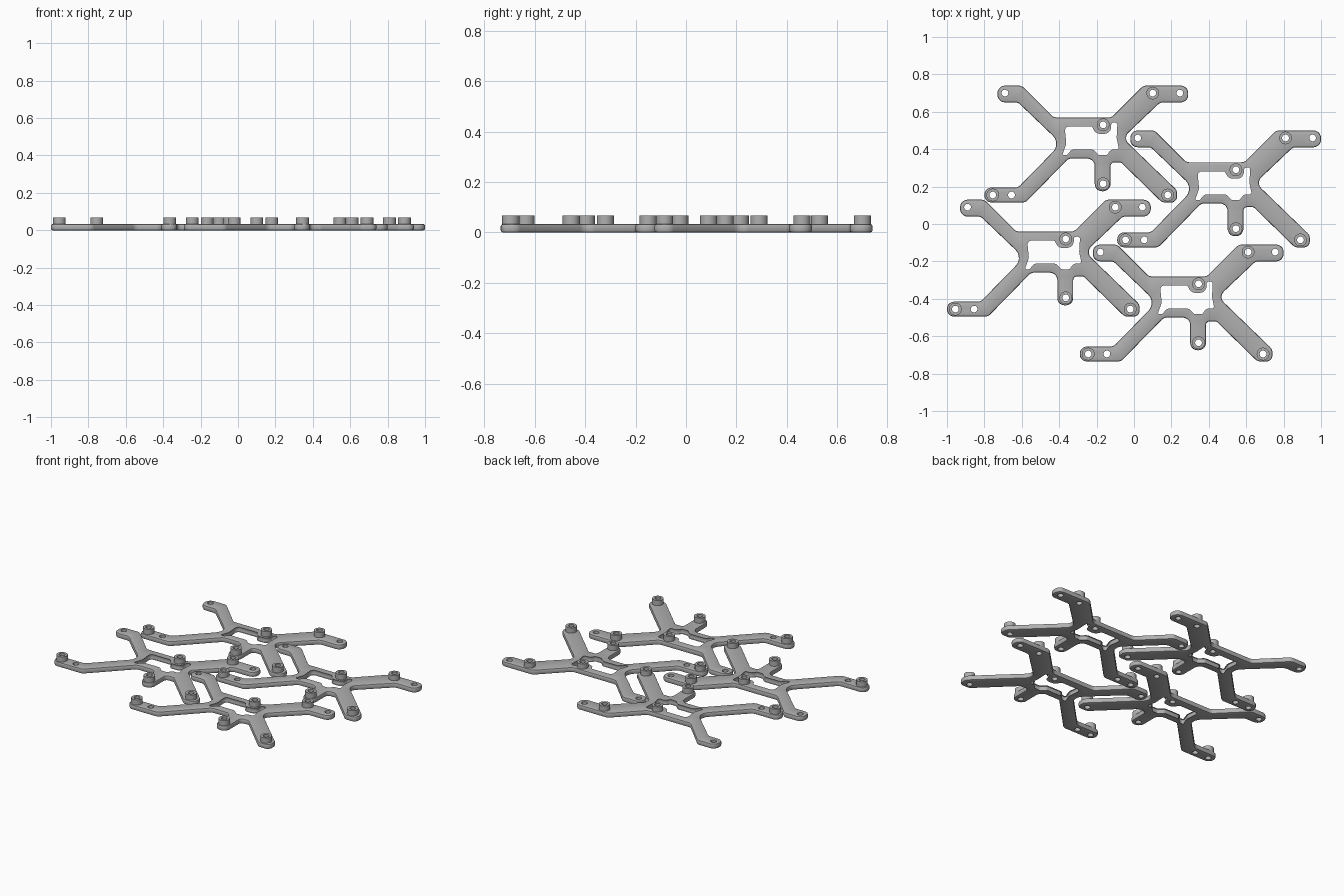
import bpy, bmesh, math
from mathutils import Vector

THICK, ROUND = 0.033, 0.008       # plate thickness and edge rounding
POST_TOP, POST_R, HOLE_R = 0.067, 0.034, 0.018

cube = bpy.data.objects.get("Cube")
if cube:
    bpy.data.objects.remove(cube)

grey = bpy.data.materials.new("plain_grey")
grey.use_nodes = True
grey.diffuse_color = (0.43, 0.43, 0.43, 1)
grey.node_tree.nodes["Principled BSDF"].inputs["Base Color"].default_value = grey.diffuse_color

# Corners as (x, y, fillet radius), all in hundredths
OUTLINE = [(-73, 74, 4), (-60, 74, 4), (-43, 57, 4), (-12, 57, 4), (5, 74, 4),
           (29, 74, 4), (29, 65, 4), (14, 65, 4), (-6, 46, 4), (23, 18, 4),
           (23, 11.5, 4), (15, 11.5, 4), (-7, 33, 2), (-12.5, 33, 2),
           (-12.5, 17.5, 4), (-21, 17.5, 4), (-21, 35, 4), (-35, 35, 4),
           (-58, 11.5, 4), (-80, 11.5, 4), (-80, 19.5, 4), (-62, 19.5, 4),
           (-39, 43, 6), (-62, 65, 4), (-73, 65, 4)]
WINDOW = [(-38, 53, 3), (-22, 53, 2), (-20, 49, 3), (-13, 49, 3), (-13, 55, 2),
          (-8, 55, 2), (-8.5, 46, 4), (-7, 39, 2), (-12, 39, 2), (-14, 36, 2),
          (-19, 36, 2), (-22, 39, 2), (-33, 39, 2), (-35.5, 36, 2),
          (-39.5, 36, 2), (-37, 43, 4)]
POSTS = [(-75.5, 15.5), (10, 70), (-16.5, 53), (-16.5, 21.5), (18, 15.5)]
PLAIN_HOLES = [(-69, 70), (-65.5, 15.5), (24.5, 70)]
COPIES = {"back_left": (0, 0), "back_right": (71, -24),
          "front_left": (-20, -61), "front_right": (51, -85)}


def fillet(corners, steps=5):
    """Replace each corner by an exact circular arc."""
    pts = []
    n = len(corners)
    for i, (x, y, r) in enumerate(corners):
        p = Vector((x, y)) / 100
        a = Vector(corners[i - 1][:2]) / 100 - p
        b = Vector(corners[(i + 1) % n][:2]) / 100 - p
        half = a.angle(b) / 2
        d = min(r / 100 / math.tan(half), 0.48 * a.length, 0.48 * b.length)
        start, end, w = p + a.normalized() * d, p + b.normalized() * d, math.sin(half)
        for k in range(steps + 1):
            t = k / steps
            u, v, s = (1 - t) ** 2, 2 * t * (1 - t) * w, t * t
            pts.append((start * u + p * v + end * s) / (u + v + s))
    return pts


def circle(x, y, r, n=24):
    return [Vector((x / 100 + r * math.cos(math.tau * k / n),
                    y / 100 + r * math.sin(math.tau * k / n))) for k in range(n)]


def inset(pts, dist):
    """Move a closed loop towards its own inside (negative: outwards)."""
    n = len(pts)
    area = sum(pts[i - 1].cross(pts[i]) for i in range(n))
    side = math.copysign(dist, area)
    out = []
    for i, p in enumerate(pts):
        t = ((p - pts[i - 1]).normalized() + (pts[(i + 1) % n] - p).normalized()).normalized()
        out.append(p + Vector((-t.y, t.x)) * side)
    return out


def solid(bm, loops, levels):
    """Wall up loops given as (points, inset sign) and cap both ends."""
    caps = ([], [])
    for pts, sign in loops:
        rings = []
        for z, amount in levels:
            flat = inset(pts, amount * sign) if amount * sign else pts
            rings.append([bm.verts.new((p.x, p.y, z)) for p in flat])
        for low, high in zip(rings, rings[1:]):
            for i in range(len(pts)):
                bm.faces.new((low[i - 1], low[i], high[i], high[i - 1]))
        for cap, ring in zip(caps, (rings[0], rings[-1])):
            cap += [bm.edges.get((ring[i - 1], ring[i])) for i in range(len(ring))]
    for cap in caps:
        bmesh.ops.triangle_fill(bm, use_beauty=True, use_dissolve=False, edges=cap)


def finish(bm, name):
    bmesh.ops.recalc_face_normals(bm, faces=bm.faces)
    mesh = bpy.data.meshes.new(name)
    bm.to_mesh(mesh)
    bm.free()
    mesh.materials.append(grey)
    return mesh


# Bracket plate: rounded outer rim and window, straight screw holes
bm = bmesh.new()
holes = [(circle(x, y, HOLE_R), 0) for x, y in POSTS + PLAIN_HOLES]
rim = [(0, ROUND), (ROUND * 0.3, ROUND * 0.3), (ROUND, 0)]
levels = rim + [(THICK - z, d) for z, d in reversed(rim)]
solid(bm, [(fillet(OUTLINE), 1), (fillet(WINDOW), -1)] + holes, levels)
plate_mesh = finish(bm, "bracket_plate")

# Hollow round standoffs
bm = bmesh.new()
for x, y in POSTS:
    solid(bm, [(circle(x, y, POST_R), 0), (circle(x, y, HOLE_R), 0)],
          [(THICK - 0.002, 0), (POST_TOP, 0)])
post_mesh = finish(bm, "standoffs")

# Four nested brackets
for place, (dx, dy) in COPIES.items():
    for part, mesh in (("bracket_plate", plate_mesh), ("standoffs", post_mesh)):
        ob = bpy.data.objects.new(f"{place}_{part}", mesh)
        ob.location = (dx / 100, dy / 100, 0)
        bpy.context.collection.objects.link(ob)
        ob.select_set(True)
        bpy.context.view_layer.objects.active = ob
bpy.ops.object.shade_smooth_by_angle(angle=math.radians(30))
